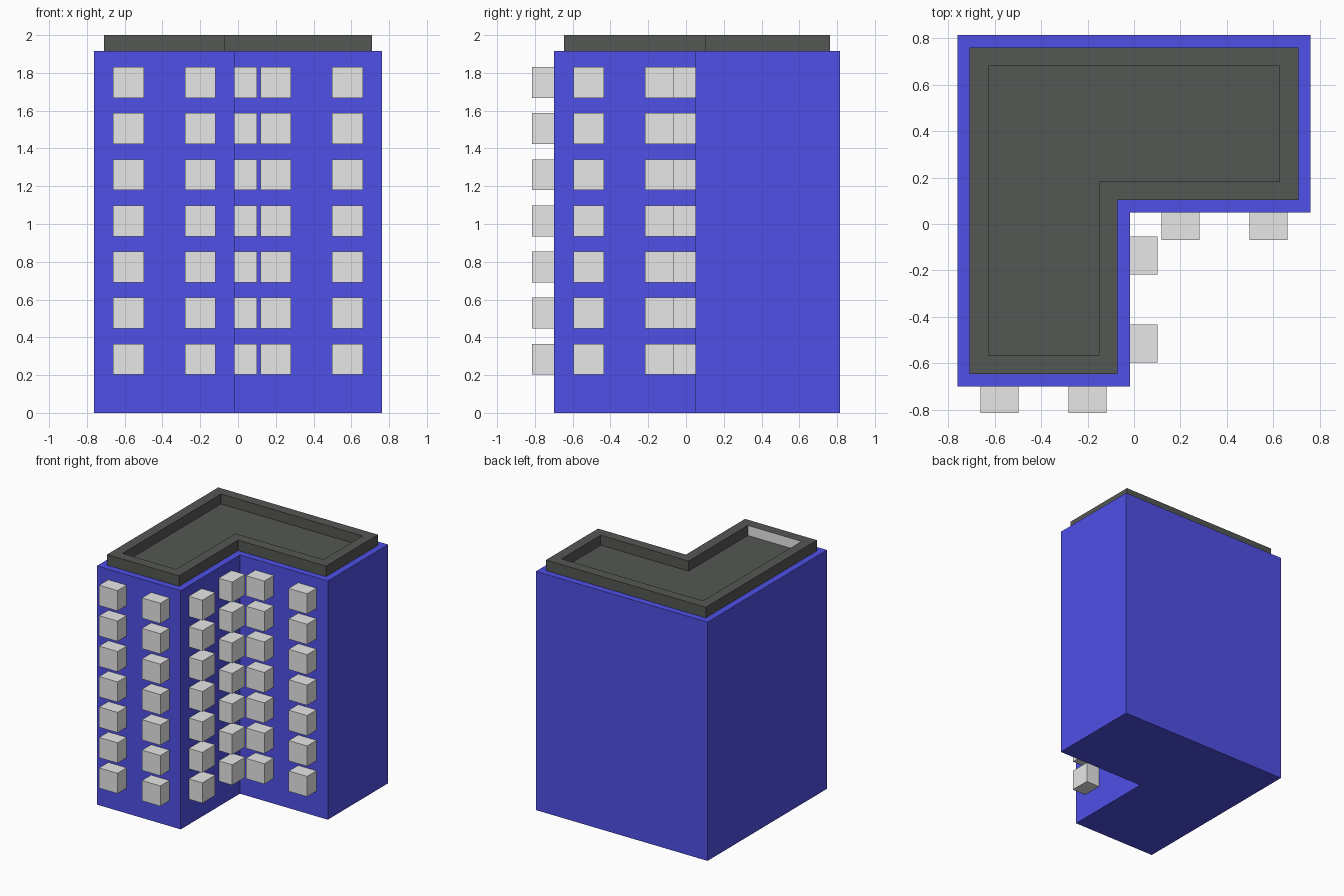
import bpy, bmesh

if "Cube" in bpy.data.objects:
    bpy.data.objects.remove(bpy.data.objects["Cube"])


def material(name, rgb):
    m = bpy.data.materials.new(name)
    m.diffuse_color = (*rgb, 1)
    m.use_nodes = True
    m.node_tree.nodes["Principled BSDF"].inputs["Base Color"].default_value = m.diffuse_color
    return m


blue = material("wall blue", (0.08, 0.08, 0.80))
dark = material("roof dark grey", (0.088, 0.096, 0.087))
grey = material("balcony light grey", (0.80, 0.80, 0.80))


def finish(name, bm, mats):
    me = bpy.data.meshes.new(name)
    bm.to_mesh(me)
    bm.free()
    for m in mats:
        me.materials.append(m)
    ob = bpy.data.objects.new(name, me)
    bpy.context.collection.objects.link(ob)
    return ob


def l_ring(bm, inset, z):
    """L-shaped plan, counter-clockwise, shrunk by inset."""
    x0, x1, xc = -0.762 + inset, 0.762 - inset, -0.018 - inset
    y0, y1, yc = -0.70 + inset, 0.815 - inset, 0.05 + inset
    plan = [(x0, y0), (xc, y0), (xc, yc), (x1, yc), (x1, y1), (x0, y1)]
    return [bm.verts.new((x, y, z)) for x, y in plan]


def bridge(bm, a, b):
    n = len(a)
    return [bm.faces.new((a[i], a[(i + 1) % n], b[(i + 1) % n], b[i])) for i in range(n)]


# L-shaped tower
WALL_TOP = 1.915
bm = bmesh.new()
low, high = l_ring(bm, 0, 0), l_ring(bm, 0, WALL_TOP)
bridge(bm, low, high)
bm.faces.new(low[::-1])
bm.faces.new(high)
finish("tower_walls", bm, [blue])

# Roof tray with raised parapet; its front inner wall is light grey
bm = bmesh.new()
rings = [l_ring(bm, i, z) for i, z in
         ((0.053, WALL_TOP), (0.053, 2.0), (0.134, 2.0), (0.134, 1.92))]
for a, b in zip(rings, rings[1:]):
    faces = bridge(bm, a, b)
faces[0].material_index = 1
bm.faces.new(rings[-1])
finish("roof_parapet", bm, [dark, grey])


# Balcony boxes: seven floors of two on each of the three front-side walls
def balconies(name, spots, size_x, size_y):
    bm = bmesh.new()
    for floor in range(7):
        for x, y in spots:
            box = bmesh.ops.create_cube(bm, size=1)["verts"]
            bmesh.ops.scale(bm, vec=(size_x, size_y, 0.163), verts=box)
            bmesh.ops.translate(bm, vec=(x, y, 0.284 + 0.2442 * floor), verts=box)
    finish(name, bm, [grey])


W, D, DF = 0.163, 0.119, 0.115
balconies("front_balconies", [(-0.58, -0.70 - DF / 2), (-0.20, -0.70 - DF / 2)], W, DF)
balconies("recessed_balconies", [(0.20, 0.05 - D / 2), (0.58, 0.05 - D / 2)], W, D)
balconies("side_balconies", [(-0.018 + D / 2, -0.515), (-0.018 + D / 2, -0.136)], D, W)
